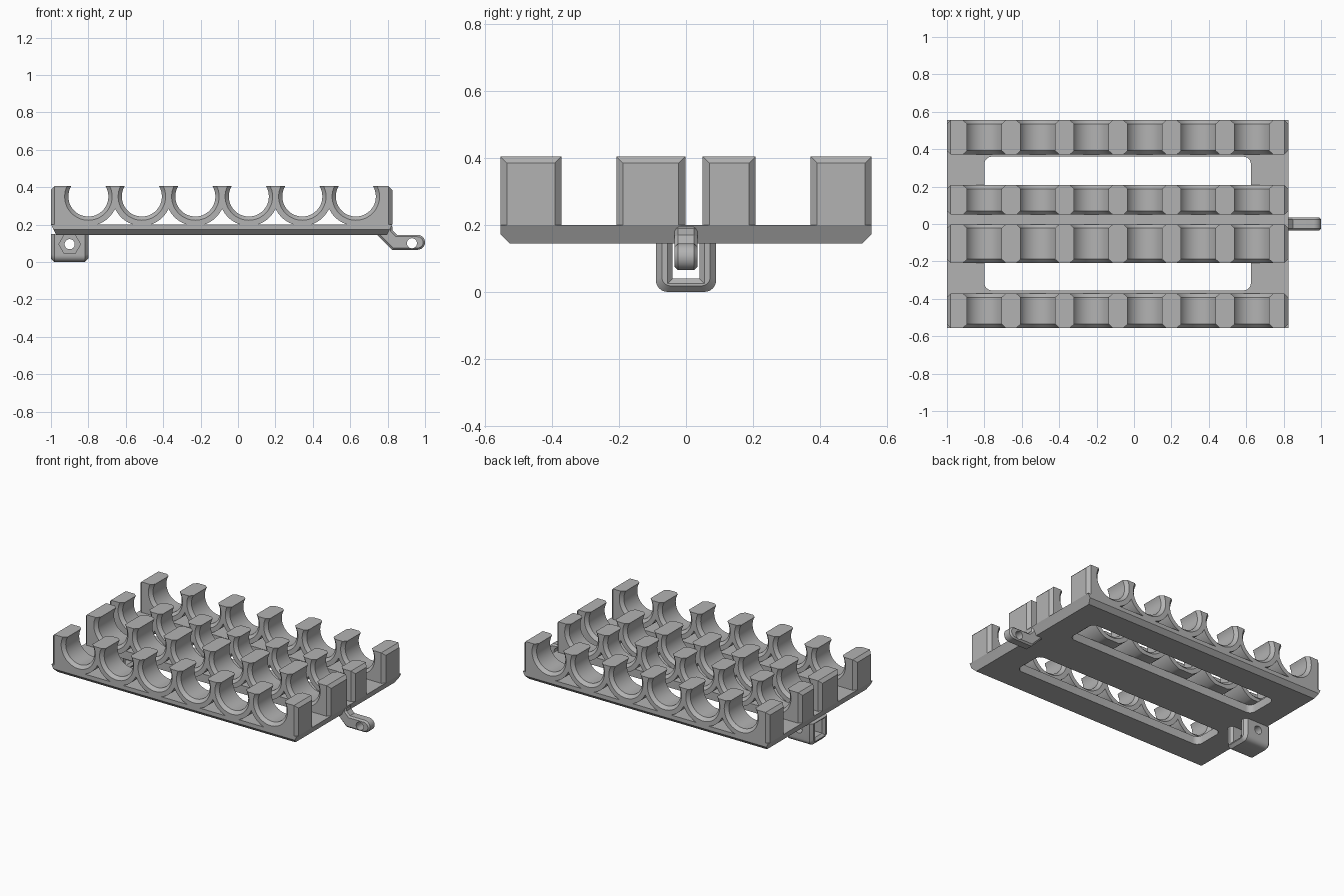
import bpy, bmesh
from math import sin, cos, pi, radians, atan2, acos

if "Cube" in bpy.data.objects:
    bpy.data.objects.remove(bpy.data.objects["Cube"], do_unlink=True)

grey = bpy.data.materials.new("plain_grey")
grey.use_nodes = True
grey.diffuse_color = (0.45, 0.45, 0.45, 1)
grey.node_tree.nodes["Principled BSDF"].inputs["Base Color"].default_value = (0.45, 0.45, 0.45, 1)


def loft(name, loops):
    """Closed solid through matching point loops."""
    bm = bmesh.new()
    rings = [[bm.verts.new(p) for p in loop] for loop in loops]
    n = len(rings[0])
    for a, b in zip(rings, rings[1:]):
        for i in range(n):
            j = (i + 1) % n
            bm.faces.new((a[i], a[j], b[j], b[i]))
    bm.faces.new(rings[0])
    bm.faces.new(rings[-1])
    bmesh.ops.recalc_face_normals(bm, faces=bm.faces)
    mesh = bpy.data.meshes.new(name)
    bm.to_mesh(mesh)
    bm.free()
    mesh.materials.append(grey)
    ob = bpy.data.objects.new(name, mesh)
    bpy.context.collection.objects.link(ob)
    return ob


def rounded_rect(u0, u1, v0, v1, r, n=6):
    pts = []
    for k, (u, v) in enumerate([(u1 - r, v1 - r), (u0 + r, v1 - r), (u0 + r, v0 + r), (u1 - r, v0 + r)]):
        for i in range(n + 1):
            a = (k + i / n) * pi / 2
            pts.append((u + r * cos(a), v + r * sin(a)))
    return pts


def circle(x, z, r, n=48):
    return [(x + r * cos(2 * pi * i / n), z + r * sin(2 * pi * i / n)) for i in range(n)]


def along_x(x, pts):
    return [(x, u, v) for u, v in pts]


def along_y(y, pts):
    return [(u, y, v) for u, v in pts]


def along_z(z, pts):
    return [(u, v, z) for u, v in pts]


def apply_modifier(ob, mod):
    bpy.context.view_layer.objects.active = ob
    bpy.ops.object.modifier_apply(modifier=mod.name)


def cut(ob, cutter):
    cutter.hide_render = True
    mod = ob.modifiers.new("cut", "BOOLEAN")
    mod.operation = "DIFFERENCE"
    mod.solver = "EXACT"
    mod.object = cutter
    apply_modifier(ob, mod)
    bpy.data.objects.remove(cutter, do_unlink=True)


def finish(ob):
    bpy.ops.object.select_all(action="DESELECT")
    ob.select_set(True)
    bpy.context.view_layer.objects.active = ob
    bpy.ops.object.shade_smooth_by_angle(angle=radians(25))


X0, X1, Y = -1.0, 0.825, 0.555
BASE, DECK, TOP = 0.145, 0.2, 0.405
PITCH, MID, CZ = 0.286, -0.085, 0.35

# Base plate with sloping ends, chamfered underside and two long windows
plate = loft("base_plate", [
    along_z(z, [(X0 + dx, -Y + dy), (X1 - dx, -Y + dy), (X1 - dx, Y - dy), (X0 + dx, Y - dy)])
    for z, dx, dy in [(BASE, 0.028, 0.028), (0.173, 0.014, 0), (DECK, 0, 0)]])
for y0, y1 in [(0.14, 0.36), (-0.355, -0.14)]:
    opening = rounded_rect(-0.8, 0.625, y0, y1, 0.04)
    cut(plate, loft("window_cutter", [along_z(0.1, opening), along_z(0.3, opening)]))
finish(plate)

# Curved triangular gap between neighbouring cradles
RING = 0.157
a0 = -acos(PITCH / 2 / RING)
a1 = atan2(-0.15, 0.046)
arc = [a0 + (a1 - a0) * i / 10 for i in range(11)]
left = [(-PITCH / 2 + RING * cos(a), CZ + RING * sin(a)) for a in arc]
gap = left + [(left[-1][0], 0.18), (-left[-1][0], 0.18)] + [(-x, z) for x, z in left[:0:-1]]


# Cradle rows: chamfered ends, six open round seats each
def cradle_row(name, y0, y1):
    c = 0.02

    def section(d):
        return [(y0 + d, DECK), (y1 - d, DECK), (y1 - d, TOP - d), (y0 + d, TOP - d)]
    row = loft(name, [along_x(x, section(d)) for x, d in
                      [(X0, c), (X0 + c, 0), (X1 - c, 0), (X1, c)]])
    r, e = 0.107, 0.01
    for i in range(6):
        x = MID + (i - 2.5) * PITCH
        cut(row, loft("seat_cutter", [along_y(y, circle(x, CZ, rad)) for y, rad in
                                      [(y0 - e, r + c + e), (y0 + c, r), (y1 - c, r), (y1 + e, r + c + e)]]))
    for i in range(5):
        x = MID + (i - 2) * PITCH
        pts = [(x + u, v) for u, v in gap]
        cut(row, loft("gap_cutter", [along_y(y0 - e, pts), along_y(y1 + e, pts)]))
    finish(row)


cradle_row("back_cradle_row", 0.372, Y)
cradle_row("inner_back_cradle_row", 0.05, 0.208)
cradle_row("inner_front_cradle_row", -0.208, -0.002)
cradle_row("front_cradle_row", -Y, -0.372)

# Hinge tongue on the left end
nose = [(0.96 + 0.04 * cos(a), 0.105 + 0.04 * sin(a)) for a in [(-0.5 + i / 12) * pi for i in range(13)]]
side = [(0.74, 0.15), (0.825, 0.065)] + nose + [(0.85, 0.145), (0.825, 0.17), (0.825, DECK), (0.74, DECK)]
tongue = loft("hinge_tongue", [along_y(-0.034, side), along_y(0.034, side)])
bev = tongue.modifiers.new("chamfer", "BEVEL")
bev.width = 0.01
bev.segments = 1
bev.limit_method = "ANGLE"
bev.angle_limit = radians(60)
apply_modifier(tongue, bev)
pin = circle(0.93, 0.1, 0.027, 32)
cut(tongue, loft("pin_cutter", [along_y(-0.1, pin), along_y(0.1, pin)]))
finish(tongue)

# Hinge bracket under the right end, with flared slot, pin hole and nut pocket
bracket = loft("hinge_bracket", [
    along_x(x, [(y, min(z, 0.15)) for y, z in rounded_rect(-0.09 + d, 0.09 - d, d, 0.2, 0.035 - d / 2)
                if True])
    for x, d in [(-1, 0.018), (-0.982, 0), (-0.818, 0), (-0.8, 0.018)]])
cut(bracket, loft("slot_cutter", [
    along_x(x, [(-w, 0.08 - w), (w, 0.08 - w), (w, BASE), (-w, BASE)])
    for x, w in [(-1.01, 0.065), (-0.985, 0.04), (-0.815, 0.04), (-0.79, 0.065)]]))
pin = circle(-0.9, 0.095, 0.027, 32)
cut(bracket, loft("pin_cutter", [along_y(-0.2, pin), along_y(0.2, pin)]))
nut = circle(-0.9, 0.095, 0.058, 6)
nut = [(x, min(z, 0.144)) for x, z in nut]
cut(bracket, loft("nut_cutter", [along_y(-0.2, nut), along_y(-0.068, nut)]))
finish(bracket)
